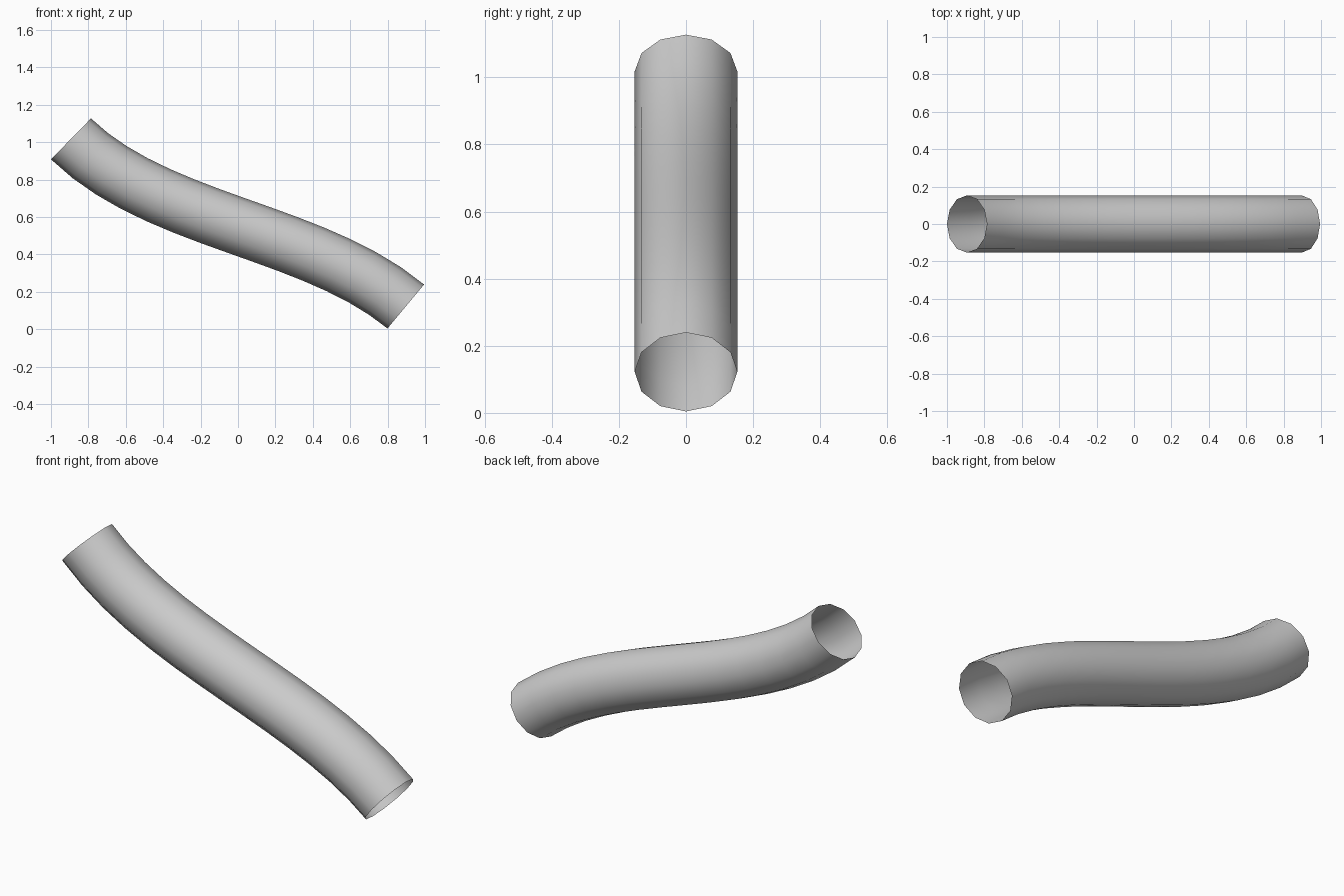
import bpy, bmesh, math
from mathutils import Vector

if "Cube" in bpy.data.objects:
    bpy.data.objects.remove(bpy.data.objects["Cube"])

RADIUS, SIDES, STEPS = 0.153, 12, 14

# Centre line: one S-shaped Bezier in the XZ plane
P = [Vector((-0.893, 0, 1.018)), Vector((-0.435, 0, 0.570)),
     Vector((0.404, 0, 0.532)), Vector((0.897, 0, 0.122))]


def point(t):
    u = 1 - t
    return P[0]*u**3 + P[1]*3*u*u*t + P[2]*3*u*t*t + P[3]*t**3


def tangent(t):
    u = 1 - t
    return ((P[1]-P[0])*u*u + (P[2]-P[1])*2*u*t + (P[3]-P[2])*t*t).normalized()


# Open pipe: sweep a 12-sided ring along the centre line
bm = bmesh.new()
side = Vector((0, 1, 0))
rings = []
for i in range(STEPS + 1):
    t = i / STEPS
    up = tangent(t).cross(side)
    ring = []
    for k in range(SIDES):
        a = 2 * math.pi * k / SIDES
        ring.append(bm.verts.new(point(t) + RADIUS*(up*math.cos(a) + side*math.sin(a))))
    rings.append(ring)
for r0, r1 in zip(rings, rings[1:]):
    for k in range(SIDES):
        n = (k + 1) % SIDES
        f = bm.faces.new((r0[k], r1[k], r1[n], r0[n]))
        f.smooth = True

# Make the faces point outwards
bm.normal_update()
f = bm.faces[:][0]
if f.normal.dot(f.calc_center_median() - point(0.5 / STEPS)) < 0:
    bmesh.ops.reverse_faces(bm, faces=bm.faces[:])

mesh = bpy.data.meshes.new("curved_pipe")
bm.to_mesh(mesh)
bm.free()
bpy.context.collection.objects.link(bpy.data.objects.new("curved_pipe", mesh))
